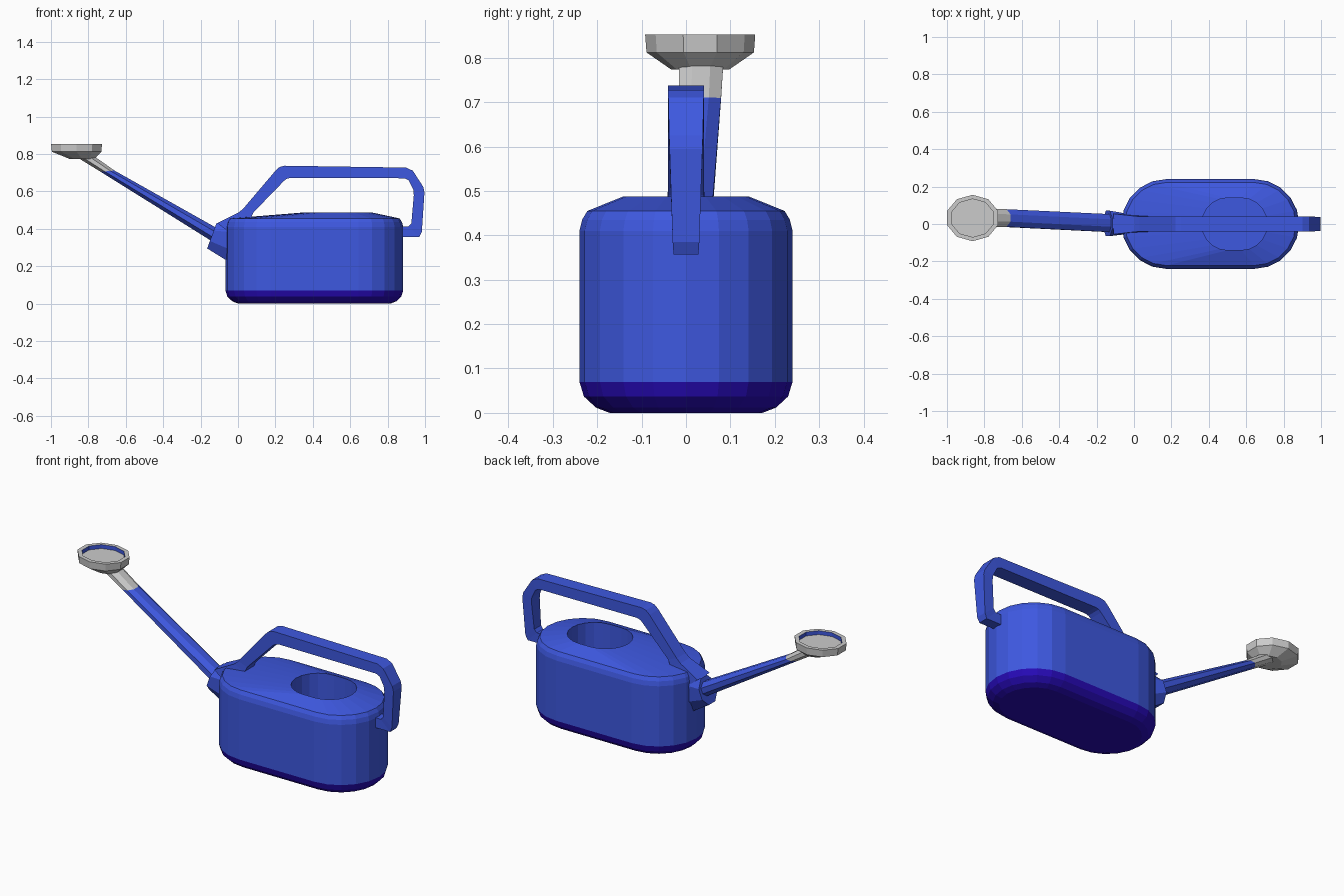
import bpy, bmesh
from math import sin, cos, pi
from mathutils import Vector

if "Cube" in bpy.data.objects:
    bpy.data.objects.remove(bpy.data.objects["Cube"])


def material(name, rgb):
    m = bpy.data.materials.new(name)
    m.diffuse_color = (*rgb, 1)
    m.use_nodes = True
    m.node_tree.nodes["Principled BSDF"].inputs["Base Color"].default_value = m.diffuse_color
    return m


BLUE = material("blue", (0.048, 0.098, 0.745))
NAVY = material("dark_blue", (0.02, 0.003, 0.48))


def loft(name, rings, mat=None, cap_start=True, cap_end=True):
    """Skin a list of equal-length rings into one object."""
    bm = bmesh.new()
    vs = [[bm.verts.new(p) for p in r] for r in rings]
    n = len(rings[0])
    for a, b in zip(vs, vs[1:]):
        for i in range(n):
            j = (i + 1) % n
            bm.faces.new((a[i], a[j], b[j], b[i]))
    if cap_start:
        bm.faces.new(vs[0][::-1])
    if cap_end:
        bm.faces.new(vs[-1])
    bmesh.ops.recalc_face_normals(bm, faces=bm.faces)
    me = bpy.data.meshes.new(name)
    bm.to_mesh(me)
    bm.free()
    if mat:
        me.materials.append(mat)
    ob = bpy.data.objects.new(name, me)
    bpy.context.collection.objects.link(ob)
    return ob


def stadium(cx, straight, r, z, seg=10):
    """Horizontal ring: two half circles joined by straight sides."""
    pts = []
    for side in (1, -1):
        for i in range(seg + 1):
            a = -pi / 2 + pi * i / seg + (0 if side > 0 else pi)
            pts.append((cx + side * straight + r * cos(a), r * sin(a), z))
    return pts


def tube_ring(low, high, y, half_y, n=8):
    """Ring through two (x, z) points, half_y wide, for the spout."""
    lo, hi = Vector((low[0], y, low[1])), Vector((high[0], y, high[1]))
    c, u = (lo + hi) / 2, (hi - lo) / 2
    k = 1 / cos(pi / n)
    return [c + u * k * cos(pi / n + 2 * pi * i / n)
            + Vector((0, half_y * k * sin(pi / n + 2 * pi * i / n), 0)) for i in range(n)]


def oval(cx, cy, rx, ry, z, n=10):
    return [(cx + rx * cos(2 * pi * (i + .5) / n), cy + ry * sin(2 * pi * (i + .5) / n), z)
            for i in range(n)]


# Tank: side wall, rounded shoulder, sloping top and filling hole
R, CX, ST = 0.24, 0.408, 0.235
loft("tank", [
    stadium(CX, ST, R, 0.07),
    stadium(CX, ST, R, 0.41),
    stadium(CX, ST, R - 0.006, 0.435),
    stadium(CX, ST, R - 0.018, 0.455),
    stadium(0.537, 0.035, 0.14, 0.488),
    stadium(0.537, 0.035, 0.14, 0.09)], BLUE, cap_start=False)

# Dark base with rounded lower edge
loft("base", [stadium(CX, ST, R - i, z) for i, z in
              ((0.068, 0), (0.037, 0.012), (0.010, 0.037), (0, 0.07))],
     NAVY, cap_end=False)

# Handle: outer point, inner point, half width
handle = [
    ((-0.11, 0.43), (-0.02, 0.36), 0.055),
    ((0.005, 0.488), (0.07, 0.46), 0.042),
    ((0.03, 0.51), (0.085, 0.49), 0.04),
    ((0.20, 0.71), (0.245, 0.655), 0.04),
    ((0.222, 0.73), (0.26, 0.667), 0.04),
    ((0.25, 0.737), (0.28, 0.672), 0.04),
    ((0.90, 0.727), (0.89, 0.67), 0.04),
    ((0.935, 0.71), (0.912, 0.66), 0.04),
    ((0.99, 0.625), (0.937, 0.61), 0.038),
    ((0.997, 0.595), (0.94, 0.58), 0.037),
    ((0.983, 0.385), (0.927, 0.43), 0.03),
    ((0.97, 0.357), (0.912, 0.413), 0.028),
    ((0.86, 0.357), (0.86, 0.413), 0.028)]
loft("handle", [[(o[0], -w, o[1]), (o[0], w, o[1]), (i[0], w, i[1]), (i[0], -w, i[1])]
                for o, i, w in handle], BLUE)

# Collar where the spout meets the tank
loft("spout_collar", [
    tube_ring((-0.02, 0.205), (0.0, 0.45), 0, 0.05),
    tube_ring((-0.165, 0.295), (-0.115, 0.43), 0.003, 0.068)], BLUE)

# Spout, leaning slightly to one side, with grey tip
joint = tube_ring((-0.735, 0.705), (-0.66, 0.711), 0.032, 0.047)
loft("spout", [tube_ring((-0.11, 0.315), (-0.08, 0.385), 0.003, 0.048), joint], BLUE)
loft("spout_tip", [joint, tube_ring((-0.865, 0.785), (-0.765, 0.785), 0.034, 0.05)])

# Sprinkler rose: bowl, blue inner rim and recessed plate
RX, RY = -0.863, 0.032
loft("rose_bowl", [
    oval(-0.835, RY, 0.07, 0.066, 0.774),
    oval(RX, RY, 0.139, 0.121, 0.812),
    oval(RX, RY, 0.143, 0.124, 0.852),
    oval(RX, RY, 0.118, 0.102, 0.852)], cap_end=False)
loft("rose_inner_rim", [oval(RX, RY, 0.118, 0.102, z) for z in (0.852, 0.83)],
     BLUE, False, False)
loft("rose_plate", [oval(RX, RY, 0.118, 0.102, z) for z in (0.818, 0.83)])
